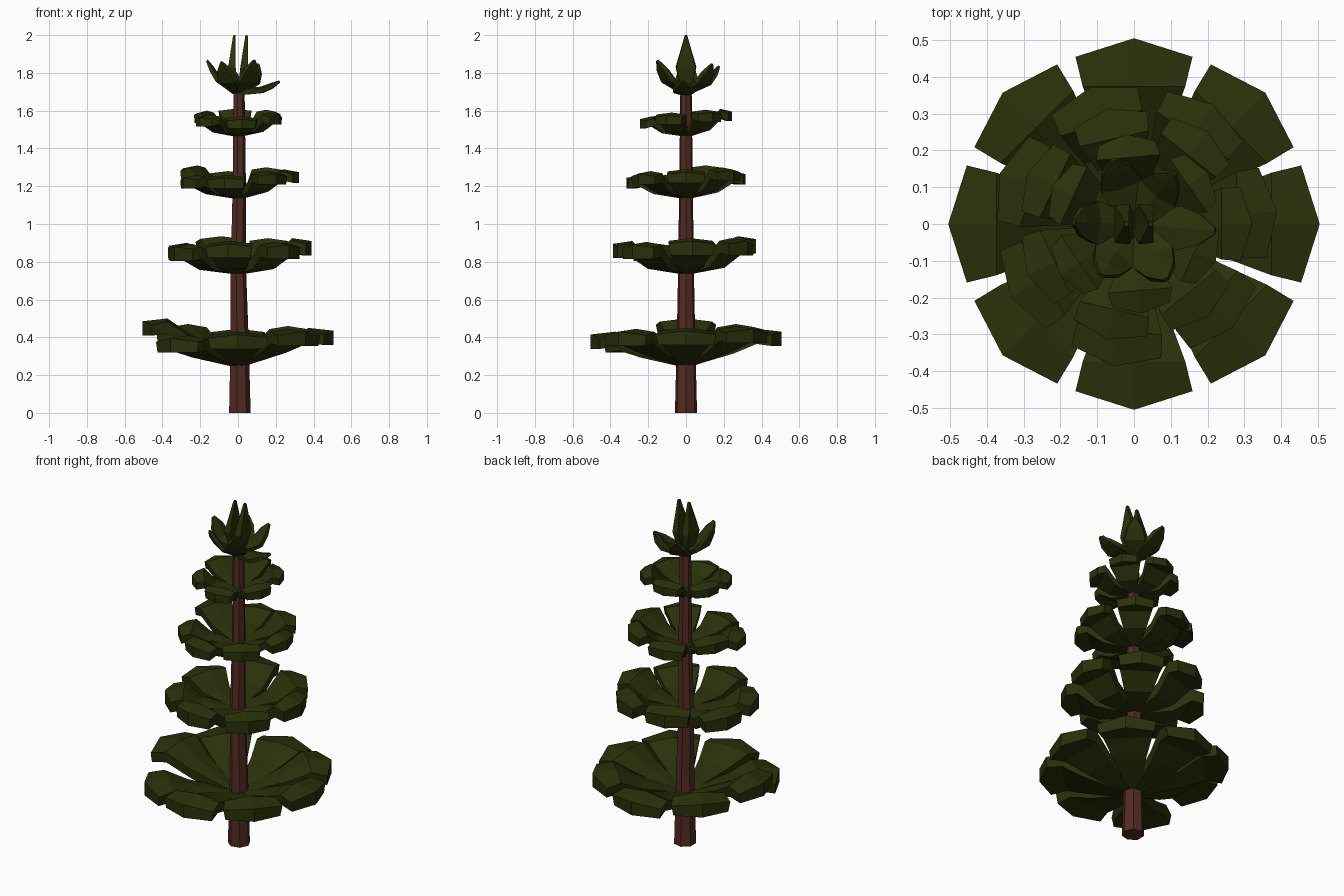
import bpy, bmesh, math

if "Cube" in bpy.data.objects:
    bpy.data.objects.remove(bpy.data.objects["Cube"])


def material(name, rgb):
    m = bpy.data.materials.new(name)
    m.diffuse_color = (*rgb, 1)
    m.use_nodes = True
    m.node_tree.nodes["Principled BSDF"].inputs["Base Color"].default_value = m.diffuse_color
    return m


GREEN = material("dark_green", (0.023, 0.031, 0.003))
BROWN = material("red_brown", (0.085, 0.024, 0.016))


def finish(bm, name, mat):
    bmesh.ops.recalc_face_normals(bm, faces=bm.faces[:])
    me = bpy.data.meshes.new(name)
    bm.to_mesh(me)
    bm.free()
    me.materials.append(mat)
    ob = bpy.data.objects.new(name, me)
    bpy.context.collection.objects.link(ob)


def leaf(bm, angle, stations, tilt=0.0, fold=0.1):
    """Thick folded leaf. Station: radius, height, half width, edge setback, thickness."""
    c, s = math.cos(angle), math.sin(angle)
    nr, nz = -math.sin(tilt), math.cos(tilt)
    rings = []
    for r, z, hw, back, t in stations:
        ring = []
        # top row left to right, then underside right to left
        for side, under in ((-1, 0), (0, 0), (1, 0), (1, 1), (0, 1), (-1, 1)):
            e = abs(side)
            drop = fold * hw * e * (1 - under) + t * under
            u = r - back * e * nz - nr * drop
            w = z + back * e * nr - nz * drop
            v = side * hw * (0.93 if under else 1)
            ring.append(bm.verts.new((u * c - v * s, u * s + v * c, w)))
        rings.append(ring)
    for a, b in zip(rings, rings[1:]):
        for i in range(6):
            j = (i + 1) % 6
            bm.faces.new((a[i], a[j], b[j], b[i]))
    for ring in (rings[0], rings[-1]):
        bm.faces.new((ring[0], ring[1], ring[4], ring[5]))
        bm.faces.new((ring[1], ring[2], ring[3], ring[4]))


# trunk: tapered, slightly wandering seven-sided column
bm = bmesh.new()
rings = []
for z, r, x in ((0, .06, .007), (.4, .05, .006), (.75, .043, 0), (1.2, .037, .005), (1.70, .031, .004)):
    rings.append([bm.verts.new((x + r * math.cos(k * math.tau / 7), r * math.sin(k * math.tau / 7), z))
                  for k in range(7)])
for a, b in zip(rings, rings[1:]):
    for i in range(7):
        j = (i + 1) % 7
        bm.faces.new((a[i], a[j], b[j], b[i]))
bm.faces.new(rings[0])
bm.faces.new(rings[-1])
finish(bm, "trunk", BROWN)

# bough tiers: name, first angle, radius, base height, tip rise, thickness,
# middle sag (share of rise), height offset of each leaf
TIERS = (
    ("lowest_boughs", 0, .505, .245, .19, .08, .62, (0, .01, -.005, .02, .05, -.04, -.02, -.005)),
    ("lower_boughs", 5, .39, .735, .165, .08, .36, (.01, .01, .02, -.015, -.02, -.005, -.01)),
    ("middle_boughs", 0, .322, 1.135, .13, .06, .45, (.01, .02, .0, .03, -.02, -.02, 0)),
    ("upper_boughs", 35, .245, 1.465, .11, .052, .4, (.015, .02, .01, -.01, -.02, 0)),
)
for name, start, R, base, rise, t, sag, lifts in TIERS:
    bm = bmesh.new()
    n = len(lifts)
    spread = math.tan(math.pi / n) * (0.9 if n == 8 else 0.84)
    for k, lift in enumerate(lifts):
        top = base + t * .75
        end = base + rise + lift
        leaf(bm, math.radians(start) + k * math.tau / n, (
            (.02, top, .022, 0, t * .75),
            (.5 * R, top + sag * (end - top), .5 * R * spread, 0, t * .85),
            (.74 * R, end + .015, .74 * R * spread, 0, t),
            (R, end, .315 * R, .1 * R, t * .95),
        ), fold=.12)
    finish(bm, name, GREEN)

# crown: ring of pointed leaves around two upright ones
bm = bmesh.new()
# angle, tip radius, tip height
for deg, r, z in ((-5, .22, 1.76), (52, .17, 1.85), (108, .18, 1.84), (178, .16, 1.87),
                  (238, .16, 1.86), (300, .17, 1.87)):
    tilt = math.atan2(z - 1.70, r)
    leaf(bm, math.radians(deg), (
        (-.005, 1.72, .025, 0, .04),
        (.5 * r + .01, 1.70 + .45 * (z - 1.70), .06, 0, .035),
        (.8 * r, 1.70 + .78 * (z - 1.70), .042, 0, .03),
        (r, z, .008, 0, .012),
    ), tilt=tilt, fold=.2)
for deg, r in ((0, .04), (180, .014)):
    leaf(bm, math.radians(deg), (
        (0, 1.70, .025, 0, .025),
        (.018, 1.83, .055, 0, .035),
        (r, 2.0, .006, 0, .012),
    ), tilt=1.45, fold=-.1)
finish(bm, "crown_leaves", GREEN)
